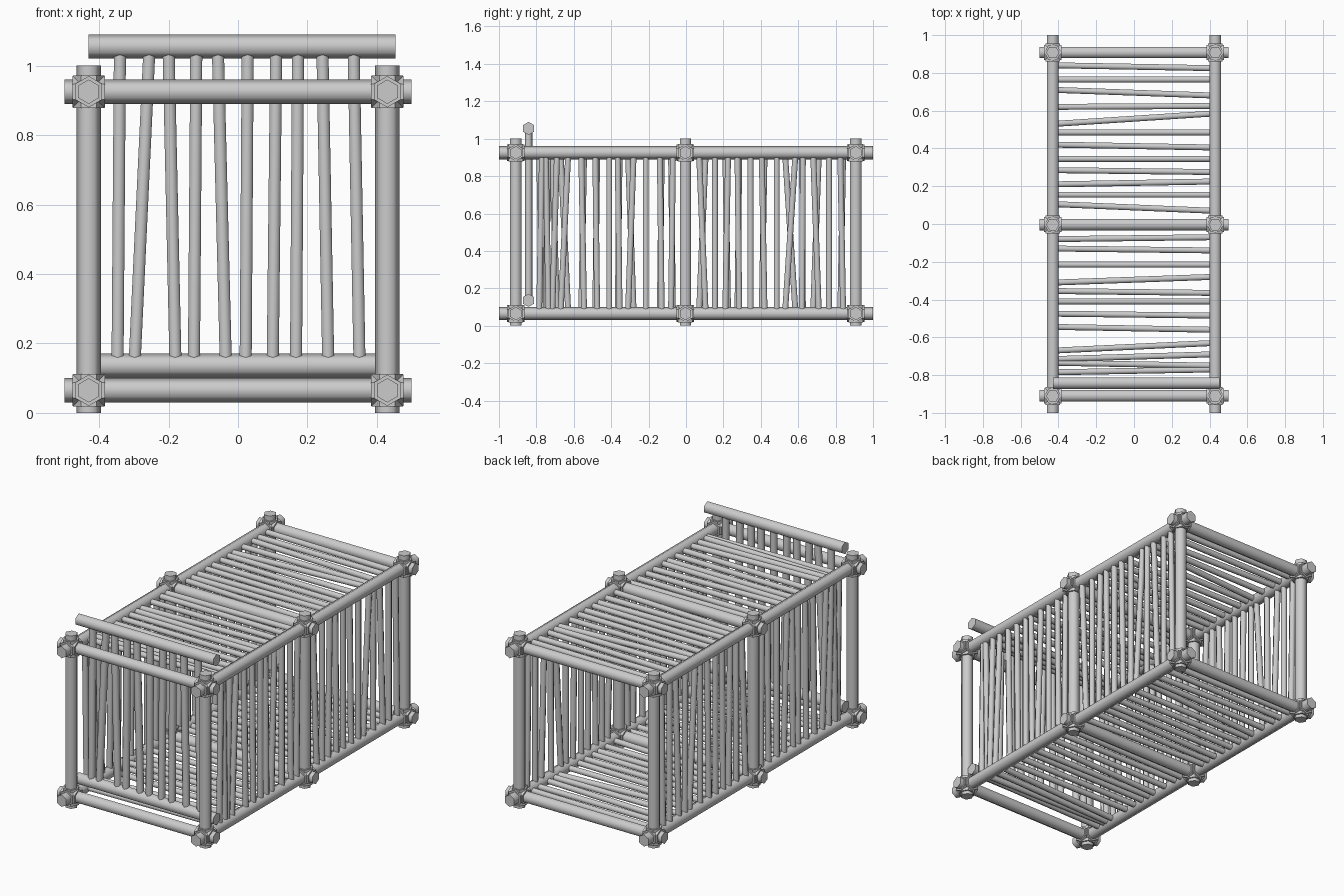
import bpy, bmesh, math
from mathutils import Vector

if "Cube" in bpy.data.objects:
    bpy.data.objects.remove(bpy.data.objects["Cube"])


def add_rod(bm, a, b, r, ridge):
    """Six-sided rod from a to b; one edge faces the ridge direction."""
    a, b = Vector(a), Vector(b)
    d = (b - a).normalized()
    u = Vector(ridge)
    u = (u - d * u.dot(d)).normalized()
    v = d.cross(u)
    rings = []
    for p in (a, b):
        rings.append([bm.verts.new(p + r * (math.cos(i * math.pi / 3) * u
                                            + math.sin(i * math.pi / 3) * v)) for i in range(6)])
    lo, hi = rings
    for i in range(6):
        j = (i + 1) % 6
        bm.faces.new((lo[i], lo[j], hi[j], hi[i]))
    bm.faces.new(lo[::-1])
    bm.faces.new(hi)


def make(name, rods, angle=65):
    bm = bmesh.new()
    for rod in rods:
        add_rod(bm, *rod)
    me = bpy.data.meshes.new(name)
    bm.to_mesh(me)
    bm.free()
    ob = bpy.data.objects.new(name, me)
    bpy.context.collection.objects.link(ob)
    bpy.ops.object.select_all(action='DESELECT')
    ob.select_set(True)
    bpy.context.view_layer.objects.active = ob
    bpy.ops.object.shade_smooth_by_angle(angle=math.radians(angle))
    return ob


X, Y, Z = (1, 0, 0), (0, 1, 0), (0, 0, 1)
PX, LOW, HIGH, R = 0.43, 0.065, 0.925, 0.035
SIDES, ROWS, LEVELS = (-PX, PX), (-0.91, -0.003, 0.908), (LOW, HIGH)

# Heavy frame: posts, cross beams and long beams
make("posts", [((x, y, 0), (x, y, 1), R, X) for x in SIDES for y in ROWS])
make("cross_beams", [((-0.5, y, z), (0.5, y, z), R, Z) for y in ROWS for z in LEVELS])
make("long_beams", [((x, -1, z), (x, 1, z), R, Z) for x in SIDES for z in LEVELS])

# Thick lashings round every joint
h, k = 0.047, 0.045
lashings = []
for x in SIDES:
    for y in ROWS:
        for z in LEVELS:
            lashings += [((x - h, y, z), (x + h, y, z), k, Z),
                         ((x, y - h, z), (x, y + h, z), k, Z),
                         ((x, y, z - h), (x, y, z + h), k, X)]
make("joint_lashings", lashings, 30)

# Uneven sticks: y position at each end, shared by all four panels
STICKS = [(.84, .825), (.765, .765), (.71, .68), (.62, .625), (.53, .585), (.485, .485),
          (.42, .405), (.345, .345), (.285, .275), (.21, .225), (.155, .155), (.105, .07),
          (-.08, -.07), (-.13, -.14), (-.215, -.215), (-.31, -.28), (-.355, -.365),
          (-.41, -.41), (-.475, -.485), (-.545, -.56), (-.67, -.63), (-.715, -.69),
          (-.735, -.75), (-.785, -.77)]
r = 0.018
for name, z in (("floor_sticks", LOW), ("roof_sticks", HIGH)):
    make(name, [((-0.42, a, z), (0.42, b, z), r, Z) for a, b in STICKS])
make("right_wall_sticks", [((PX, a, 0.075), (PX, b, 0.915), r, X) for a, b in STICKS])
make("left_wall_sticks", [((-PX, b, 0.075), (-PX, a, 0.915), r, X) for a, b in STICKS])

# Sliding gate just behind the front posts
GY = -0.842
make("gate_rails", [((-0.43, GY, z), (0.453, GY, z), R, Z) for z in (0.136, 1.055)])
GATE = [(-.347, -.34), (-.298, -.255), (-.18, -.2), (-.127, -.12), (-.035, -.058),
        (.022, .028), (.1, .11), (.167, .173), (.26, .243), (.35, .333)]
make("gate_bars", [((a, GY, 0.14), (b, GY, 1.05), 0.02, Y) for a, b in GATE])
